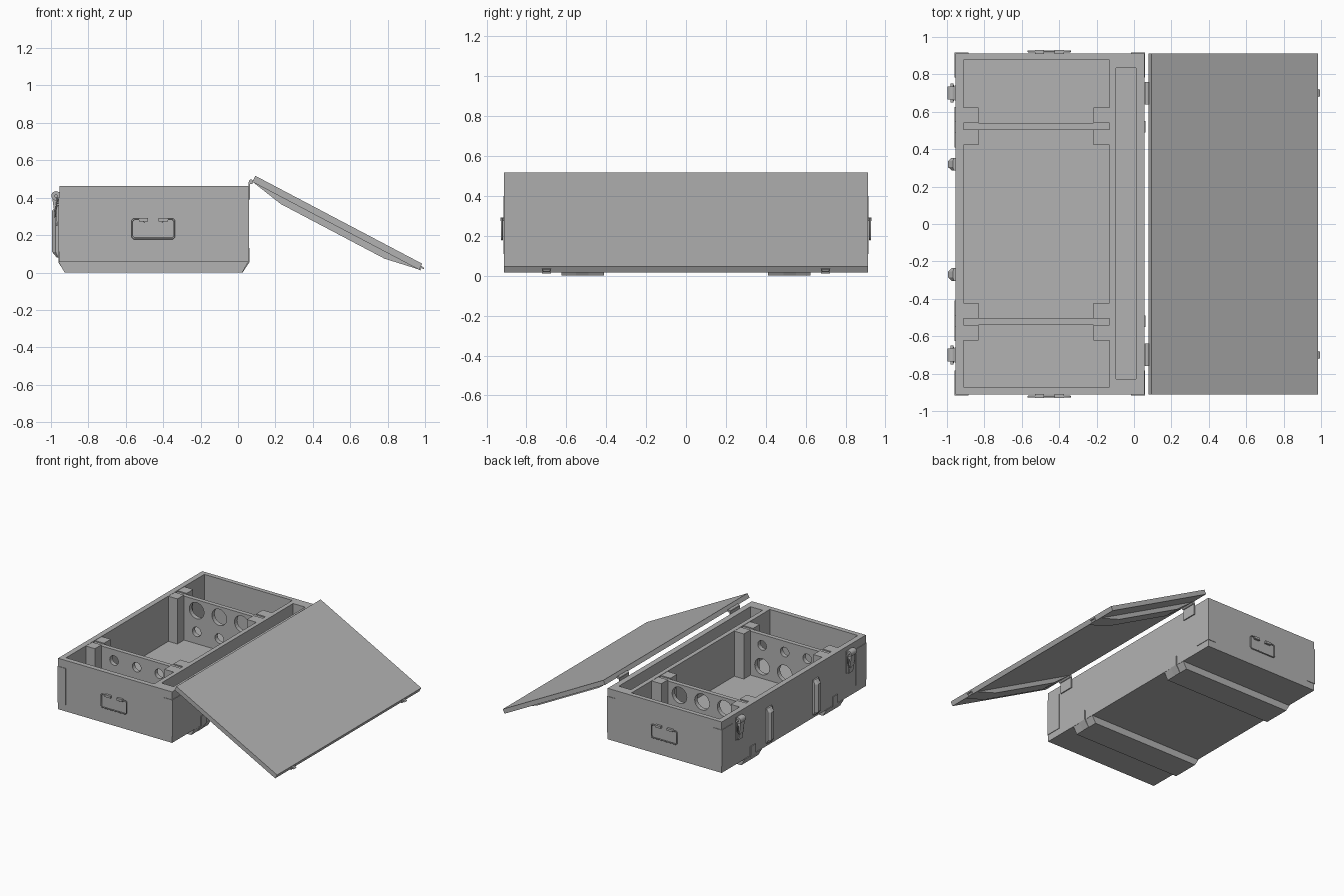
import bpy, bmesh, math
from mathutils import Matrix, Vector

cube = bpy.data.objects.get("Cube")
if cube:
    bpy.data.objects.remove(cube, do_unlink=True)

grey = bpy.data.materials.new("painted grey")
grey.use_nodes = True
GREY = (0.45, 0.45, 0.45, 1)
grey.diffuse_color = GREY
grey.node_tree.nodes["Principled BSDF"].inputs["Base Color"].default_value = GREY


def finish(name, bm, smooth=False):
    bmesh.ops.recalc_face_normals(bm, faces=bm.faces)
    mesh = bpy.data.meshes.new(name)
    bm.to_mesh(mesh)
    bm.free()
    mesh.materials.append(grey)
    ob = bpy.data.objects.new(name, mesh)
    bpy.context.collection.objects.link(ob)
    if smooth:
        activate(ob)
        bpy.ops.object.shade_smooth_by_angle(angle=math.radians(40))
    return ob


def activate(ob):
    bpy.ops.object.select_all(action='DESELECT')
    ob.select_set(True)
    bpy.context.view_layer.objects.active = ob


def add_box(bm, x, y, z):
    """Box from three (min, max) ranges."""
    lo, hi = zip(x, y, z)
    size = Vector(hi) - Vector(lo)
    mid = (Vector(hi) + Vector(lo)) / 2
    bmesh.ops.create_cube(bm, size=1, matrix=Matrix.Translation(mid) @ Matrix.Diagonal((*size, 1)))


def boxes(name, *specs):
    bm = bmesh.new()
    for spec in specs:
        add_box(bm, *spec)
    return finish(name, bm)


def add_cyl(bm, centre, radius, length, sides=16):
    """Cylinder along y."""
    bmesh.ops.create_cone(bm, cap_ends=True, segments=sides, radius1=radius, radius2=radius,
                          depth=length, matrix=Matrix.Translation(centre) @ Matrix.Rotation(math.pi / 2, 4, 'X'))


def prism(name, profile, y0, y1):
    """Extrude an x-z profile along y."""
    bm = bmesh.new()
    face = bm.faces.new([bm.verts.new((x, y0, z)) for x, z in profile])
    out = bmesh.ops.extrude_face_region(bm, geom=[face])
    verts = [v for v in out["geom"] if isinstance(v, bmesh.types.BMVert)]
    bmesh.ops.translate(bm, vec=(0, y1 - y0, 0), verts=verts)
    return finish(name, bm)


def cut(target, cutter):
    cutter.hide_render = True
    mod = target.modifiers.new("cut", 'BOOLEAN')
    mod.operation, mod.solver, mod.object = 'DIFFERENCE', 'EXACT', cutter
    activate(target)
    bpy.ops.object.modifier_apply(modifier=mod.name)
    bpy.data.objects.remove(cutter, do_unlink=True)


def wire(name, points, radius):
    curve = bpy.data.curves.new(name, 'CURVE')
    curve.dimensions = '3D'
    curve.bevel_depth, curve.bevel_resolution = radius, 2
    curve.use_fill_caps = True
    spline = curve.splines.new('POLY')
    spline.points.add(len(points) - 1)
    for p, co in zip(spline.points, points):
        p.co = (*co, 1)
    curve.materials.append(grey)
    ob = bpy.data.objects.new(name, curve)
    bpy.context.collection.objects.link(ob)
    return ob


X0, X1, Y, Z0, Z1 = -0.955, 0.055, 0.912, 0.055, 0.463
FLOOR, IN0, IN1 = 0.1, -0.912, -0.132

# Open crate with three bays and a long side tray
body = boxes("crate_body", ((X0, X1), (-Y, Y), (Z0, Z1)))
up = (FLOOR, 0.6)
cut(body, boxes("bay_cutter",
                ((IN0, IN1), (-0.872, 0.876), up),
                ((-0.097, 0.01), (-0.83, 0.835), up)))

for s, end in ((-1, "front"), (1, "back")):
    # Partition with a row of large and a row of small holes
    part = boxes(end + "_partition", ((IN0 - 0.01, IN1 + 0.01), sorted((s * 0.505, s * 0.54)), (FLOOR - 0.01, 0.452)))
    holes = bmesh.new()
    for x in (-0.72, -0.52, -0.32):
        for z, big in ((0.365, s > 0), (0.195, s < 0)):
            add_cyl(holes, (x, s * 0.52, z), 0.065 if big else 0.038, 0.2, 24)
    cut(part, finish("hole_cutter", holes))

    # Corner posts that hold the partition
    posts = [(xr, sorted((s * a, s * b)), (FLOOR - 0.01, Z1 - 0.002))
             for xr in ((IN0 - 0.01, -0.832), (-0.217, IN1 + 0.01)) for a, b in ((0.422, 0.506), (0.539, 0.622))]
    boxes(end + "_partition_posts", *posts)

    # Skid under the crate, with chamfered ends
    a, b = sorted((s * 0.41, s * 0.625))
    prism(end + "_skid", [(X0 - 0.006, Z0 + 0.003), (X0 + 0.028, 0), (X1 - 0.032, 0), (X1, Z0 + 0.003)], a, b)

    # Straps that wrap from the crate sides under the skid
    a, b = s * 0.52 - 0.032, s * 0.52 + 0.032
    t = 0.006
    for side, edge, d in (("right", X0, 1), ("left", X1, -1)):
        prism(f"{end}_{side}_strap",
              [(edge, 0.13), (edge - d * t, 0.13), (edge - d * t, Z0), (edge + d * 0.03, 0.0),
               (edge + d * 0.2, 0.0), (edge + d * 0.2, 0.005), (edge + d * 0.035, 0.008), (edge, Z0)], a, b)

    # Thin corner plates
    for side, edge, d in (("right", X0, 1), ("left", X1, -1)):
        boxes(f"{end}_{side}_corner_plate",
              (sorted((edge - d * 0.004, edge + d * 0.07)), sorted((s * Y, s * (Y + 0.004))), (0.11, 0.4)),
              (sorted((edge, edge - d * 0.004)), sorted((s * (Y - 0.13), s * (Y + 0.004))), (0.11, 0.4)))

    # Wire carrying handle and its bracket
    half = [(0.045, 0.272), (0.06, 0.285), (0.105, 0.285), (0.112, 0.276), (0.112, 0.192), (0.102, 0.182)]
    loop = [(-0.453 - x, z) for x, z in half] + [(-0.453 + x, z) for x, z in reversed(half)]
    wire(end + "_carry_handle", [(x, s * (Y + 0.011), z) for x, z in loop], 0.005)
    boxes(end + "_handle_bracket", *[
        ((x - 0.025, x + 0.025), sorted((s * Y, s * (Y + 0.018))), (0.274, 0.292)) for x in (-0.505, -0.4)])

    # Latch: tapered back plate, roller, lever and wire bail
    y = s * 0.7
    boxes(end + "_latch_plate", ((X0 - 0.006, X0), (y - 0.04, y + 0.04), (0.25, 0.43)))
    prism(end + "_latch_lever", [(X0, 0.42), (-0.985, 0.42), (-0.992, 0.39), (-0.972, 0.25), (-0.964, 0.25),
                                 (-0.975, 0.36), (X0, 0.37)], y - 0.025, y + 0.025)
    bm = bmesh.new()
    add_cyl(bm, (-0.973, y, 0.41), 0.025, 0.07)
    add_cyl(bm, (-0.973, y, 0.41), 0.009, 0.1, 10)
    finish(end + "_latch_roller", bm, True)
    wire(end + "_latch_bail", [(-0.965, y - 0.04, 0.4), (-0.975, y - 0.037, 0.32), (-0.977, y - 0.02, 0.295),
                               (-0.977, y + 0.02, 0.295), (-0.975, y + 0.037, 0.32), (-0.965, y + 0.04, 0.4)], 0.004)

    # Hinge between crate and lid
    bm = bmesh.new()
    add_cyl(bm, (0.07, y, 0.485), 0.012, 0.12)
    add_box(bm, (X1, X1 + 0.008), (y - 0.06, y + 0.06), (0.39, 0.485))
    finish(end + "_hinge", bm, True)

# Rounded vertical rubbing strips on the latch side
for name, y in (("front_rub_strip", -0.27), ("back_rub_strip", 0.32)):
    bm = bmesh.new()
    ring = [(X0, -0.034), (-0.975, -0.034), (-0.994, -0.016), (-0.994, 0.016), (-0.975, 0.034), (X0, 0.034)]
    rows = []
    for z, depth in ((0.08, 0.35), (0.11, 1), (0.33, 1), (0.36, 0.35)):
        rows.append([bm.verts.new((X0 + (x - X0) * depth, y + w, z)) for x, w in ring])
    for r0, r1 in zip(rows, rows[1:]):
        for i in range(len(ring)):
            j = (i + 1) % len(ring)
            bm.faces.new((r0[i], r0[j], r1[j], r1[i]))
    bm.faces.new(rows[0])
    bm.faces.new(rows[-1])
    finish(name, bm)

# Lid, tilted down to the ground; local x runs from hinge to free edge
along = Vector((0.892, 0, -0.47)).normalized()
normal = Vector((-along.z, 0, along.x))
place = Matrix((along, (0, 1, 0), normal)).transposed().to_4x4()
place.translation = (0.093, 0, 0.517)
LEN = 1.008
lid_parts = [boxes("lid", ((0, LEN), (-Y, Y), (-0.036, 0)))]
for s, end in ((-1, "front"), (1, "back")):
    a, b = sorted((s * 0.637, s * 0.767))
    lid_parts.append(prism(end + "_lid_batten", [(0.0, -0.035), (0.19, -0.07), (LEN - 0.19, -0.07), (LEN, -0.035)], a, b))
    # Catch hook on the free edge
    y = s * 0.7
    lid_parts.append(boxes(end + "_lid_catch", ((LEN, LEN + 0.008), (y - 0.022, y + 0.022), (-0.036, -0.012)),
                           ((LEN, LEN + 0.02), (y - 0.018, y + 0.018), (-0.022, -0.015))))
for ob in lid_parts:
    ob.data.transform(place)
